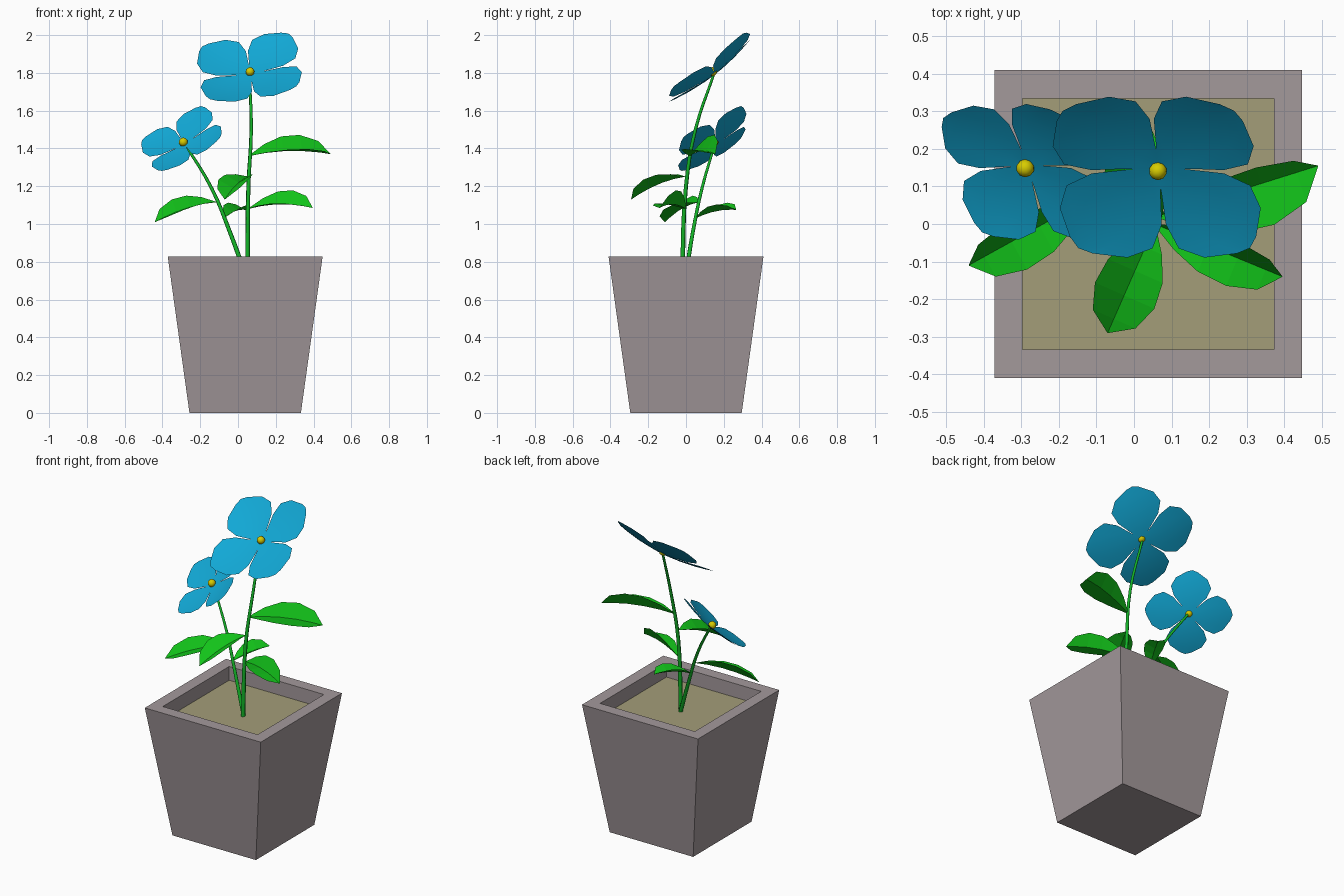
import bpy, bmesh
from math import radians
from mathutils import Vector, Matrix

if "Cube" in bpy.data.objects:
    bpy.data.objects.remove(bpy.data.objects["Cube"])


def material(name, rgb):
    m = bpy.data.materials.new(name)
    m.diffuse_color = (*rgb, 1)
    m.use_nodes = True
    m.node_tree.nodes["Principled BSDF"].inputs["Base Color"].default_value = m.diffuse_color
    return m


POT = material("clay", (0.37, 0.32, 0.33))
SOIL = material("soil", (0.37, 0.34, 0.19))
GREEN = material("leaf_green", (0.006, 0.54, 0.01))
STEM = material("stem_green", (0.006, 0.45, 0.02))
BLUE = material("petal_blue", (0.006, 0.4, 0.68))
YELLOW = material("pollen", (0.68, 0.6, 0.0))


def add_mesh(name, verts, faces, mat, smooth=False):
    me = bpy.data.meshes.new(name)
    me.from_pydata([tuple(v) for v in verts], [], faces)
    me.materials.append(mat)
    for p in me.polygons:
        p.use_smooth = smooth
    ob = bpy.data.objects.new(name, me)
    bpy.context.collection.objects.link(ob)
    return ob


def square(half, z, cx=0.038):
    return [(cx + sx * half, sy * half, z)
            for sx, sy in ((-1, -1), (1, -1), (1, 1), (-1, 1))]


# Tapered pot: outer wall, flat rim, inner wall
verts = square(0.295, 0) + square(0.41, 0.828) + square(0.335, 0.828) + square(0.335, 0.74)
faces = [(3, 2, 1, 0)]
for r in range(0, 12, 4):
    for i in range(4):
        j = (i + 1) % 4
        faces.append((r + i, r + j, r + 4 + j, r + 4 + i))
add_mesh("pot", verts, faces, POT)
add_mesh("soil", square(0.335, 0.74), [(0, 1, 2, 3)], SOIL)


# Stems: tapering tubes
def stem(name, pts):
    cu = bpy.data.curves.new(name, 'CURVE')
    cu.dimensions = '3D'
    cu.bevel_depth = 0.013
    cu.bevel_resolution = 1
    cu.resolution_u = 4
    cu.use_fill_caps = True
    sp = cu.splines.new('BEZIER')
    sp.bezier_points.add(len(pts) - 1)
    for i, (bp, p) in enumerate(zip(sp.bezier_points, pts)):
        bp.co = p
        bp.handle_left_type = bp.handle_right_type = 'AUTO'
        bp.radius = 1 - 0.45 * i / (len(pts) - 1)
    cu.materials.append(STEM)
    ob = bpy.data.objects.new(name, cu)
    bpy.context.collection.objects.link(ob)


stem("tall_stem", [(0.05, -0.02, 0.73), (0.055, 0, 1.2), (0.07, 0.05, 1.5), (0.06, 0.15, 1.8)])
stem("short_stem", [(0.04, 0, 0.73), (-0.04, 0.035, 0.95), (-0.14, 0.085, 1.19), (-0.285, 0.155, 1.43)])


# Leaves: V-folded blades along an arched midrib
LEAF = [(0, 0.04), (0.2, 0.55), (0.42, 0.92), (0.65, 1), (0.87, 0.72), (1, 0.02)]


def leaf(name, base, tip, arch, left, right):
    base, tip = Vector(base), Vector(tip)
    d = (tip - base)
    side = Vector((-d.y, d.x, 0)).normalized()
    verts, faces = [], []
    for t, w in LEAF:
        c = base + d * t + Vector((0, 0, arch * 4 * t * (1 - t)))
        for (out, up), s in ((left, 1), ((0, 0), 1), (right, -1)):
            verts.append(c + side * s * out * w + Vector((0, 0, up * w)))
    for i in range(len(LEAF) - 1):
        for k in (0, 1):
            a = i * 3 + k
            faces.append((a, a + 1, a + 4, a + 3))
    add_mesh(name, verts, faces, GREEN)


# name, base, tip, arch, then (outward, upward) reach of each half
leaf("upper_right_leaf", (0.06, 0.02, 1.36), (0.49, 0.155, 1.37), 0.022, (0.045, 0.085), (0.115, 0.01))
leaf("lower_right_leaf", (0.055, 0, 1.08), (0.395, -0.14, 1.085), 0.022, (0.04, 0.075), (0.08, 0.005))
leaf("front_leaf", (0.055, -0.005, 1.25), (-0.07, -0.29, 1.13), 0.02, (0.088, 0.045), (0.085, 0.045))
leaf("left_leaf", (-0.115, 0.07, 1.115), (-0.44, -0.11, 1.01), 0.02, (0.085, 0.01), (0.05, 0.065))
leaf("back_leaf", (-0.075, 0.05, 1.03), (0.04, 0.265, 1.075), 0.015, (0.06, 0.04), (0.06, 0.03))


# Flowers: four cupped petals around a round centre
PETAL = [(0, 0.006), (0.06, 0.058), (0.13, 0.122), (0.2, 0.15), (0.265, 0.118), (0.315, 0.04)]


def flower(name, centre, normal, right, scale):
    n = Vector(normal).normalized()
    u = Vector(right)
    u = (u - n * u.dot(n)).normalized()
    frame = Matrix((u, n.cross(u), n)).transposed()
    centre = Vector(centre)
    for k in range(4):
        rot = Matrix.Rotation(radians(45 + 90 * k), 3, 'Z')
        verts, faces = [], []
        for t, w in PETAL:
            for s in (-1, -0.5, 0, 0.5, 1):
                tt = t + 0.012 * (1 - abs(s)) * t / 0.315
                p = Vector((tt, s * w, 0))
                p.z = 0.45 * p.length_squared
                verts.append(centre + frame @ (rot @ p) * scale)
        for i in range(len(PETAL) - 1):
            for j in range(4):
                a = i * 5 + j
                faces.append((a, a + 5, a + 6, a + 1))
        add_mesh(f"{name}_petal_{k + 1}", verts, faces, BLUE, True)
    bpy.ops.mesh.primitive_ico_sphere_add(subdivisions=2, radius=0.024,
                                          location=centre + n * 0.012)
    ob = bpy.context.object
    ob.name = name + "_centre"
    ob.data.materials.append(YELLOW)
    bpy.ops.object.shade_smooth()


flower("large_flower", (0.065, 0.148, 1.797), (-0.117, -0.611, 0.783), (1, 0, 0.15), 1.0)
flower("small_flower", (-0.285, 0.155, 1.425), (-0.41, -0.535, 0.74), (0.32, 0.01, 0.185), 0.78)
